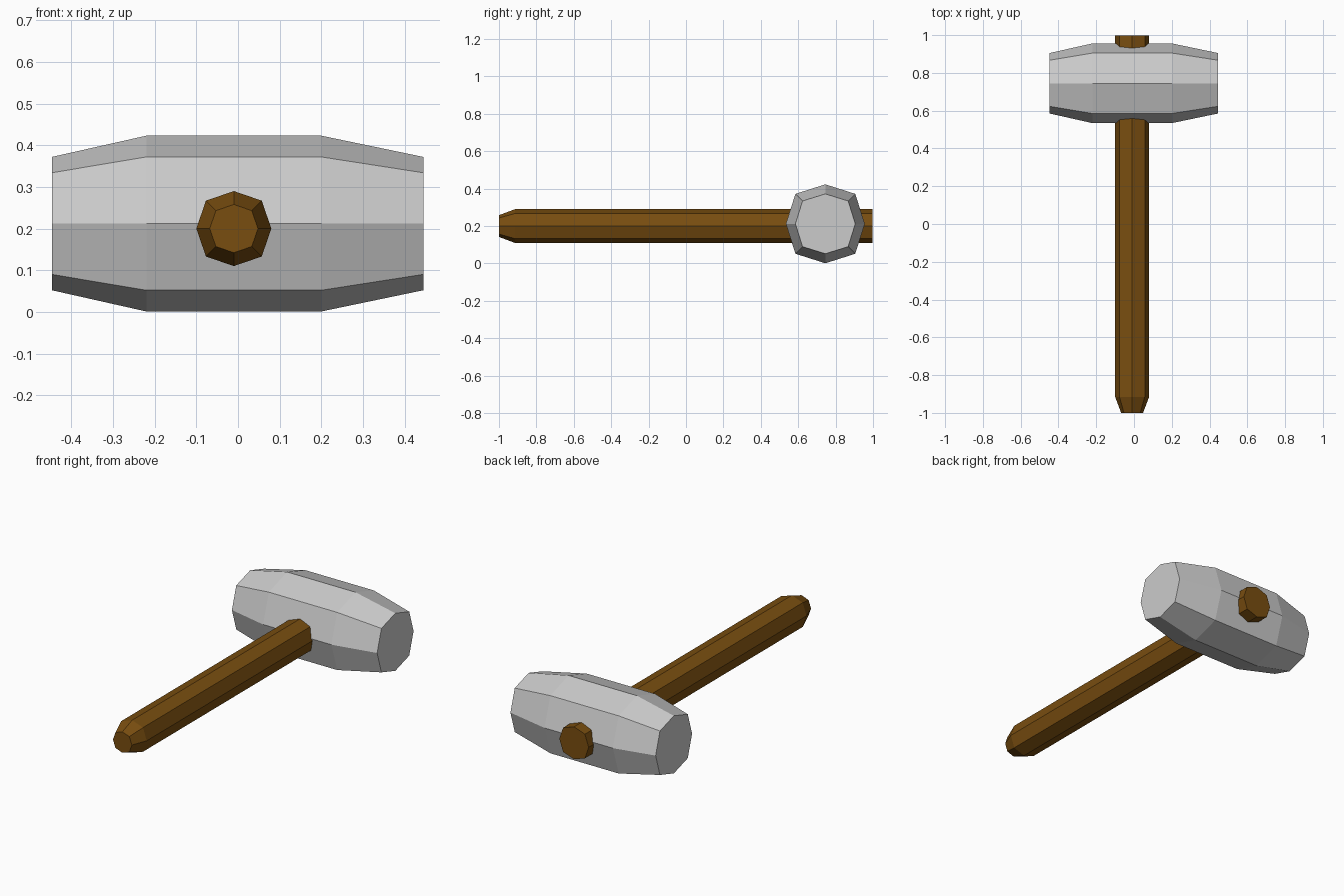
import bpy, bmesh

if "Cube" in bpy.data.objects:
    bpy.data.objects.remove(bpy.data.objects["Cube"])

def ring(r, d):
    """Octagon with corners at r on the axes and d on the diagonals."""
    return [(r, 0), (d, d), (0, r), (-d, d), (-r, 0), (-d, -d), (0, -r), (d, -d)]

def loft(name, sections, place):
    """Closed flat-faced body through octagons (position, r, d) along an axis."""
    bm = bmesh.new()
    rings = [[bm.verts.new(place(t, u, v)) for u, v in ring(r, d)]
             for t, r, d in sections]
    for a, b in zip(rings, rings[1:]):
        for i in range(8):
            j = (i + 1) % 8
            bm.faces.new((a[i], a[j], b[j], b[i]))
    bm.faces.new(rings[0])
    bm.faces.new(rings[-1])
    bmesh.ops.recalc_face_normals(bm, faces=bm.faces)
    mesh = bpy.data.meshes.new(name)
    bm.to_mesh(mesh)
    bm.free()
    obj = bpy.data.objects.new(name, mesh)
    bpy.context.collection.objects.link(obj)
    return obj

# Head: octagonal barrel along x, tapering to both striking faces
loft("hammer_head",
     [(-0.447, 0.16, 0.122), (-0.22, 0.211, 0.16),
      (0.20, 0.211, 0.16), (0.445, 0.16, 0.122)],
     lambda t, u, v: (t, 0.745 + u, 0.212 + v))

# Handle: octagonal shaft along y, through the head, chamfered at the grip end
handle = loft("handle",
              [(-1.0, 0.058, 0.043), (-0.915, 0.09, 0.067), (0.997, 0.09, 0.067)],
              lambda t, u, v: (-0.01 + u, t, 0.20 + v))

# Brown wood
wood = bpy.data.materials.new("wood")
wood.diffuse_color = (0.19, 0.075, 0.005, 1)
wood.use_nodes = True
wood.node_tree.nodes["Principled BSDF"].inputs["Base Color"].default_value = wood.diffuse_color
handle.data.materials.append(wood)
